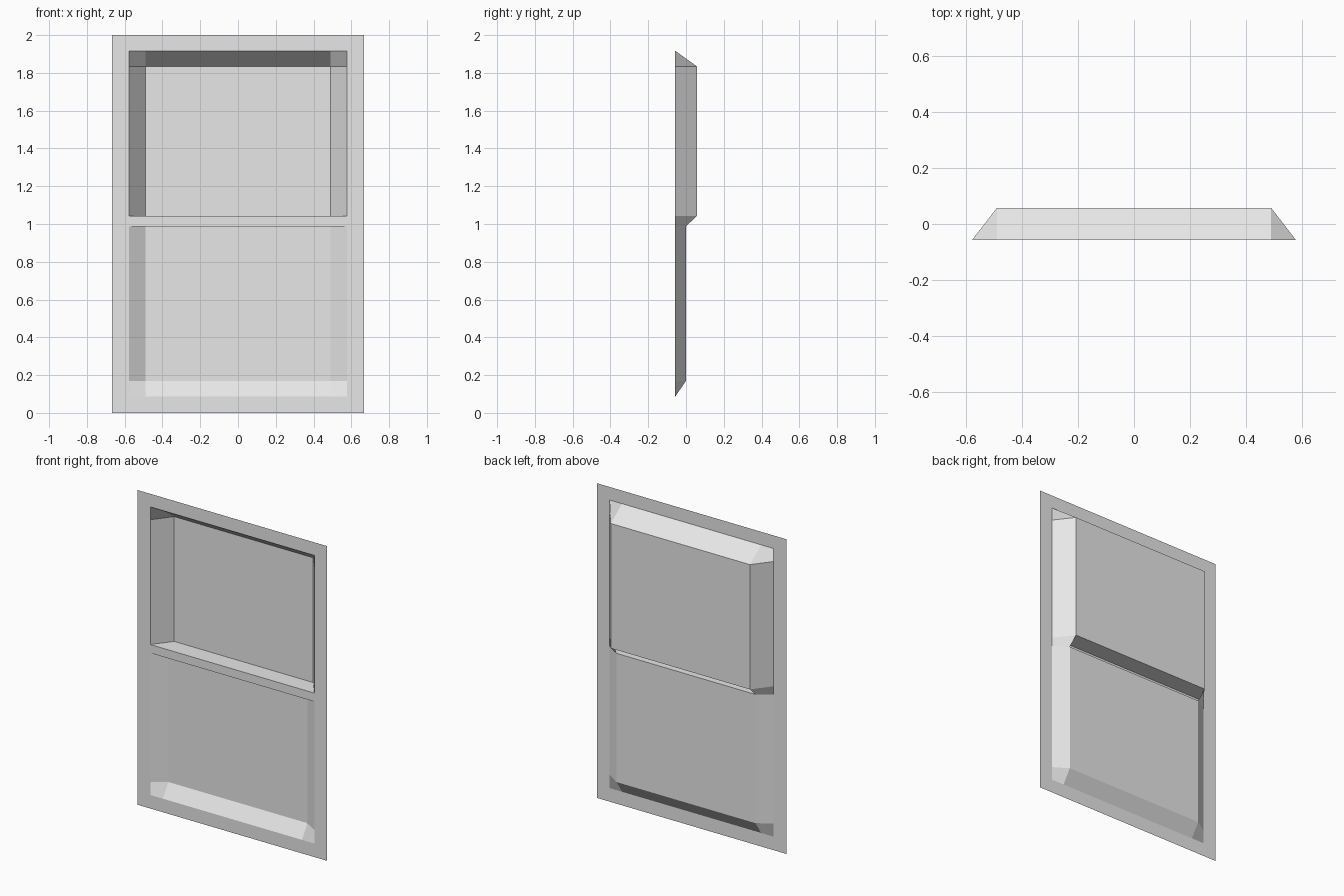
import bpy
import bmesh
from mathutils import Vector

if "Cube" in bpy.data.objects:
    bpy.data.objects.remove(bpy.data.objects["Cube"])

# Main measurements
OUT_X, OPEN_X, PANE_X = 0.667, 0.577, 0.489     # half widths
FRONT, UPPER_Y, LOWER_Y = -0.057, 0.057, 0.0    # depths
TOP, OPEN_TOP, PANE_TOP = 2.0, 1.917, 1.835     # upper heights
RAIL_TOP, RAIL_BOTTOM = 1.042, 0.988            # meeting rail
PANE_BOTTOM, OPEN_BOTTOM = 0.17, 0.086          # lower heights

grey = bpy.data.materials.new("light_grey")
grey.diffuse_color = (0.8, 0.8, 0.8, 1)
grey.use_nodes = True
grey.node_tree.nodes["Principled BSDF"].inputs["Base Color"].default_value = grey.diffuse_color


def sheet(name, quads):
    """Make a flat-shaded sheet from (corners, facing direction) pairs."""
    bm = bmesh.new()
    for pts, facing in quads:
        face = bm.faces.new([bm.verts.new(p) for p in pts])
        face.normal_update()
        if face.normal.dot(Vector(facing)) < 0:
            verts = [Vector(v.co) for v in face.verts]
            bmesh.ops.delete(bm, geom=[face], context='FACES')
            order = [verts[0]] + verts[:0:-1]
            bm.faces.new([bm.verts.new(p) for p in order])
    bmesh.ops.remove_doubles(bm, verts=bm.verts, dist=0.0005)
    mesh = bpy.data.meshes.new(name)
    bm.to_mesh(mesh)
    bm.free()
    mesh.materials.append(grey)
    obj = bpy.data.objects.new(name, mesh)
    bpy.context.collection.objects.link(obj)
    return obj


TO_FRONT, UP, DOWN = (0, -1, 0), (0, 0, 1), (0, 0, -1)


def rect(x0, x1, z0, z1, y):
    return ([(x0, y, z0), (x1, y, z0), (x1, y, z1), (x0, y, z1)], TO_FRONT)


def sash(name, y, rail_z, pane_z, open_z):
    """Recessed pane with sloping sides, end and corners; open at the rail."""
    quads = [
        rect(-PANE_X, PANE_X, min(rail_z, pane_z), max(rail_z, pane_z), y),
        ([(-PANE_X, y, pane_z), (PANE_X, y, pane_z),
          (PANE_X, FRONT, open_z), (-PANE_X, FRONT, open_z)], TO_FRONT),
    ]
    for s in (-1, 1):
        p, o = s * PANE_X, s * OPEN_X
        quads.append(([(p, y, rail_z), (p, y, pane_z),
                       (o, FRONT, pane_z), (o, FRONT, rail_z)], TO_FRONT))
        quads.append(([(p, y, pane_z), (p, FRONT, open_z),
                       (o, FRONT, open_z), (o, FRONT, pane_z)], TO_FRONT))
    return sheet(name, quads)


# Flat outer frame
sheet("outer_frame", [
    rect(-OUT_X, -OPEN_X, 0, TOP, FRONT),
    rect(OPEN_X, OUT_X, 0, TOP, FRONT),
    rect(-OPEN_X, OPEN_X, 0, OPEN_BOTTOM, FRONT),
    rect(-OPEN_X, OPEN_X, OPEN_TOP, TOP, FRONT),
])

# Deep upper sash and shallow lower sash
sash("upper_sash", UPPER_Y, RAIL_TOP, PANE_TOP, OPEN_TOP)
sash("lower_sash", LOWER_Y, RAIL_BOTTOM, PANE_BOTTOM, OPEN_BOTTOM)


def ledge(z, y, facing):
    return ([(-OPEN_X, FRONT, z), (OPEN_X, FRONT, z),
             (PANE_X, y, z), (-PANE_X, y, z)], facing)


# Meeting rail: front strip, upper sill, lower head and end pieces, open behind
rail = [
    rect(-OPEN_X, OPEN_X, RAIL_BOTTOM, RAIL_TOP, FRONT),
    ledge(RAIL_TOP, UPPER_Y, UP),
    ledge(RAIL_BOTTOM, LOWER_Y, DOWN),
]
for s in (-1, 1):
    rail.append(([(s * OPEN_X, FRONT, RAIL_TOP), (s * PANE_X, UPPER_Y, RAIL_TOP),
                  (s * PANE_X, LOWER_Y, RAIL_BOTTOM),
                  (s * OPEN_X, FRONT, RAIL_BOTTOM)], TO_FRONT))
sheet("meeting_rail", rail)
